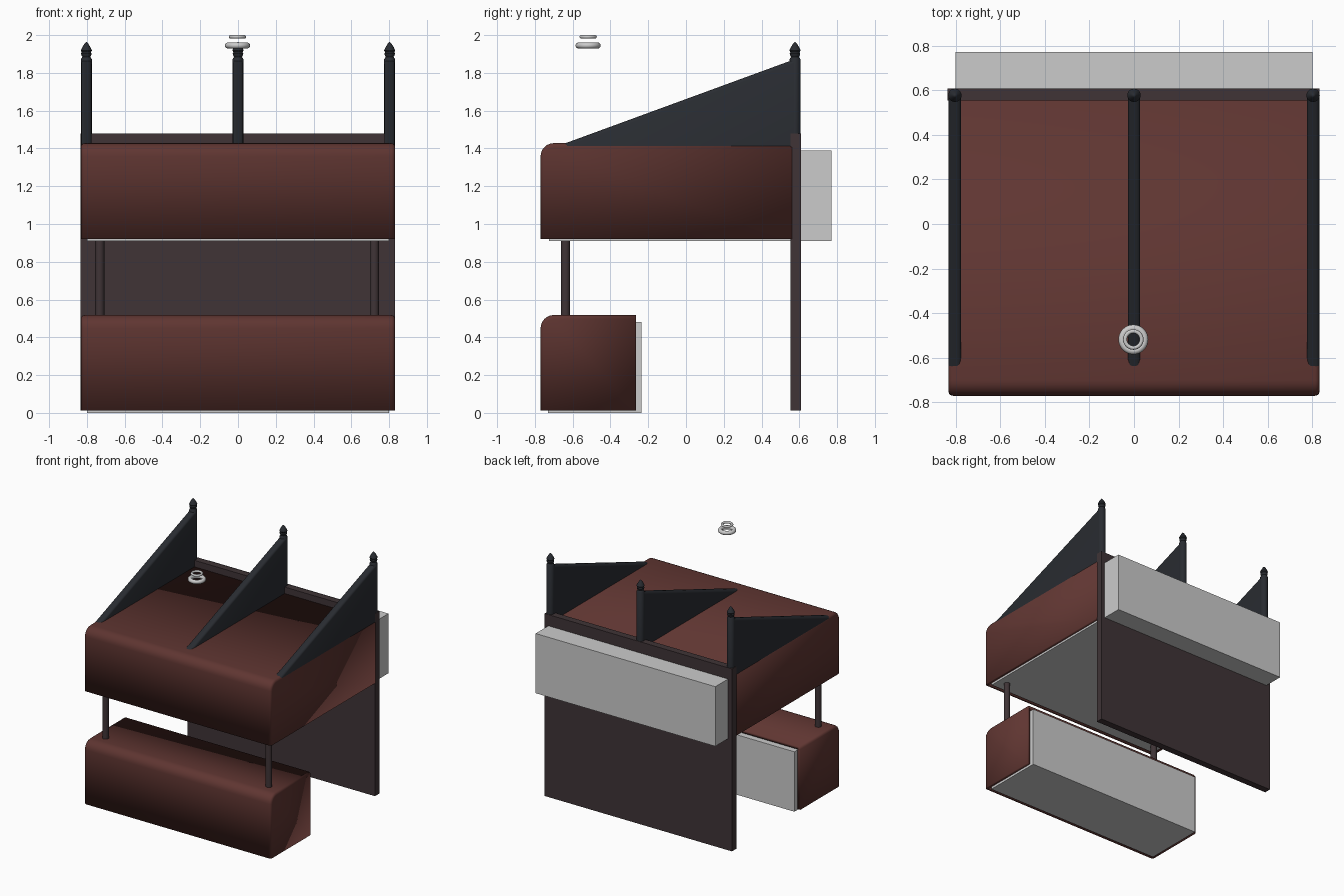
import bpy, bmesh, math
from mathutils import Vector

if "Cube" in bpy.data.objects:
    bpy.data.objects.remove(bpy.data.objects["Cube"])


def material(name, rgb):
    m = bpy.data.materials.new(name)
    m.diffuse_color = (*rgb, 1)
    m.use_nodes = True
    m.node_tree.nodes["Principled BSDF"].inputs["Base Color"].default_value = m.diffuse_color
    return m


RED = material("red_shell", (0.115, 0.036, 0.031))
BROWN = material("dark_brown", (0.05, 0.034, 0.037))
BLACK = material("blue_black", (0.022, 0.025, 0.031))


def finish(name, bm, mat=None, smooth=False):
    bmesh.ops.recalc_face_normals(bm, faces=bm.faces)
    me = bpy.data.meshes.new(name)
    bm.to_mesh(me)
    bm.free()
    ob = bpy.data.objects.new(name, me)
    bpy.context.collection.objects.link(ob)
    if mat:
        me.materials.append(mat)
    if smooth:
        bpy.ops.object.select_all(action='DESELECT')
        ob.select_set(True)
        bpy.context.view_layer.objects.active = ob
        bpy.ops.object.shade_smooth_by_angle(angle=math.radians(35))
    return ob


def extrude_x(profile, x0, x1):
    """Solid made by sweeping a closed (y, z) profile along x."""
    bm = bmesh.new()
    face = bm.faces.new([bm.verts.new((x0, y, z)) for y, z in profile])
    out = bmesh.ops.extrude_face_region(bm, geom=[face])
    moved = [v for v in out['geom'] if isinstance(v, bmesh.types.BMVert)]
    bmesh.ops.translate(bm, verts=moved, vec=(x1 - x0, 0, 0))
    bmesh.ops.recalc_face_normals(bm, faces=bm.faces)
    return bm


def box(name, x, y, z, mat=None):
    prof = [(y[0], z[0]), (y[1], z[0]), (y[1], z[1]), (y[0], z[1])]
    return finish(name, extrude_x(prof, *x), mat)


def lathe(name, profile, loc, mat=None, steps=20):
    """Revolve an (r, z) profile about a vertical axis."""
    bm = bmesh.new()
    vs = [bm.verts.new((r, 0, z)) for r, z in profile]
    es = [bm.edges.new(p) for p in zip(vs, vs[1:])]
    bmesh.ops.spin(bm, geom=vs + es, cent=(0, 0, 0), axis=(0, 0, 1),
                   angle=2 * math.pi, steps=steps)
    bmesh.ops.remove_doubles(bm, verts=bm.verts, dist=1e-5)
    ob = finish(name, bm, mat, True)
    ob.location = loc
    return ob


def shell(name, y0, y1, z0, z1, r=0.07, w=0.832, rim=0.02):
    """Rounded cover, open underneath and at the back."""
    arc = [(y0 + r - r * math.cos(a), z1 - r + r * math.sin(a))
           for a in [i * math.pi / 12 for i in range(7)]]
    bm = extrude_x([(y0, z0)] + arc + [(y1, z1), (y1, z0)], -w, w)

    def on_rim(e):
        a, b = e.verts
        mid = (a.co + b.co) / 2
        return abs(a.co.x - b.co.x) < 1e-5 and mid.z > z0 + 1e-4 and (
            mid.y < y1 - 1e-4)
    bmesh.ops.bevel(bm, geom=[e for e in bm.edges if on_rim(e)], offset=rim,
                    segments=3, profile=0.5, affect='EDGES')
    bm.normal_update()
    gone = [f for f in bm.faces
            if all(abs(v.co.z - z0) < 1e-4 for v in f.verts)
            or all(abs(v.co.y - y1) < 1e-4 for v in f.verts)]
    bmesh.ops.delete(bm, geom=gone, context='FACES')
    ob = finish(name, bm, RED, True)
    top = max(ob.data.polygons, key=lambda p: p.center.z)
    if top.normal.z < 0:
        ob.data.flip_normals()
    mod = ob.modifiers.new("thickness", 'SOLIDIFY')
    mod.thickness = 0.025
    mod.offset = -1


# Upper and lower covers with their grey inner blocks
shell("upper_cover", -0.77, 0.56, 0.92, 1.428)
shell("lower_cover", -0.77, -0.265, 0.012, 0.518)
box("upper_inner_block", (-0.8, 0.8), (-0.725, 0.77), (0.91, 1.39))
box("lower_inner_block", (-0.8, 0.8), (-0.73, -0.235), (0.0, 0.482))

# Back panel and the two support posts
box("back_panel", (-0.835, 0.832), (0.553, 0.608), (0.012, 1.48), BROWN)
for side, x in (("left", -0.732), ("right", 0.722)):
    lathe(side + "_support_post",
          [(0, 0.49), (0.024, 0.49), (0.024, 0.93), (0, 0.93)],
          (x, -0.638, 0), BROWN)

# Sloping fins, each with a back post and a pointed finial
for side, x in (("left", -0.803), ("middle", 0.0), ("right", 0.803)):
    bm = extrude_x([(-0.7, 1.405), (0.575, 1.405), (0.575, 1.872)],
                   x - 0.028, x + 0.028)
    slope = [e for e in bm.edges
             if abs((e.verts[0].co - e.verts[1].co).z) > 0.1
             and abs((e.verts[0].co - e.verts[1].co).y) > 0.1]
    bmesh.ops.bevel(bm, geom=slope, offset=0.018, segments=3, profile=0.5,
                    affect='EDGES')
    finish(side + "_fin", bm, BLACK, True)
    lathe(side + "_finial_post",
          [(0, 1.40), (0.029, 1.40), (0.029, 1.872), (0.021, 1.885),
           (0.026, 1.893), (0.028, 1.902), (0.024, 1.91), (0.03, 1.918),
           (0.022, 1.935), (0.01, 1.955), (0, 1.965)],
          (x, 0.577, 0), BLACK)

# Two floating rings above the front
for name, z, major, minor in (("lower_ring", 1.945, 0.051, 0.016),
                              ("upper_ring", 1.991, 0.037, 0.009)):
    bpy.ops.mesh.primitive_torus_add(location=(-0.003, -0.518, z),
                                     major_radius=major, minor_radius=minor,
                                     major_segments=32, minor_segments=12)
    bpy.context.object.name = name
    bpy.ops.object.shade_smooth_by_angle(angle=math.radians(60))
